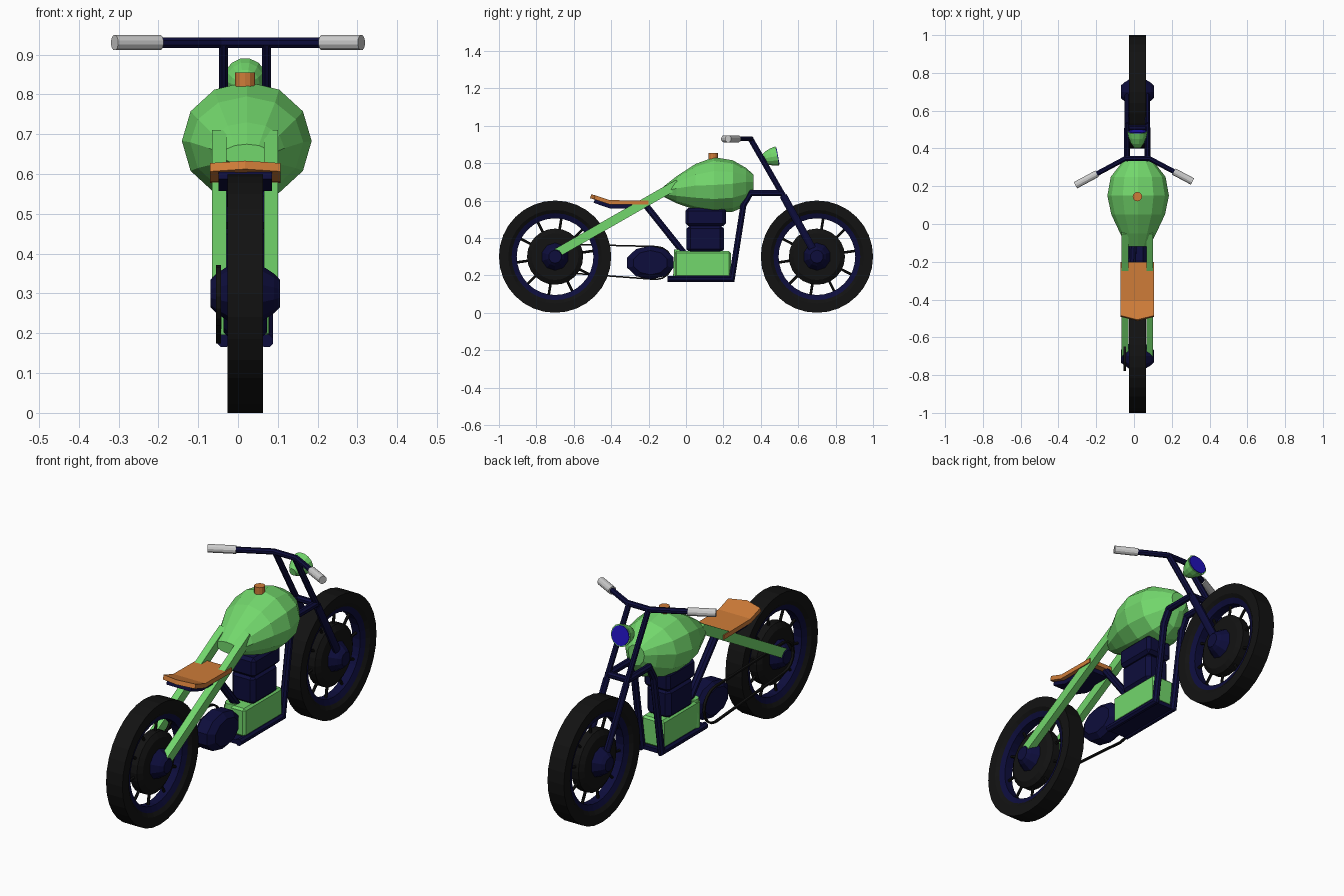
import bpy, bmesh, math
from mathutils import Vector, Matrix

if "Cube" in bpy.data.objects:
    bpy.data.objects.remove(bpy.data.objects["Cube"])

CX = 0.018  # centre plane of the bike


def mat(name, r, g, b):
    m = bpy.data.materials.new(name)
    m.diffuse_color = (r, g, b, 1)
    m.use_nodes = True
    m.node_tree.nodes["Principled BSDF"].inputs["Base Color"].default_value = m.diffuse_color
    return m


GREEN = mat("paint_green", 0.17, 0.68, 0.15)
NAVY = mat("dark_navy", 0.004, 0.004, 0.045)
BLACK = mat("rubber_black", 0.006, 0.006, 0.006)
ORANGE = mat("seat_orange", 0.62, 0.2, 0.04)
GREY = mat("grip_grey", 0.6, 0.6, 0.6)
BLUE = mat("lens_blue", 0.015, 0.006, 0.5)


def finish(bm, name, m):
    bmesh.ops.recalc_face_normals(bm, faces=bm.faces)
    me = bpy.data.meshes.new(name)
    bm.to_mesh(me)
    bm.free()
    me.materials.append(m)
    ob = bpy.data.objects.new(name, me)
    bpy.context.collection.objects.link(ob)
    return ob


def loft(name, rings, m, closed=False):
    """Skin a list of equal-length point rings."""
    bm = bmesh.new()
    vs = [[bm.verts.new(p) for p in r] for r in rings]
    n = len(vs[0])
    for i in range(len(vs) if closed else len(vs) - 1):
        a, b = vs[i], vs[(i + 1) % len(vs)]
        for j in range(n):
            bm.faces.new((a[j], a[(j + 1) % n], b[(j + 1) % n], b[j]))
    if not closed:
        bm.faces.new(vs[0])
        bm.faces.new(vs[-1])
    return finish(bm, name, m)


def lathe(name, prof, centre, m, axis=(1, 0, 0), n=32, closed=False):
    """Revolve (radius, offset) points around an axis."""
    rot = Vector((0, 0, 1)).rotation_difference(Vector(axis)).to_matrix()
    c = Vector(centre)
    rings = [[c + rot @ Vector((r * math.cos(2 * math.pi * k / n),
                                r * math.sin(2 * math.pi * k / n), h))
              for k in range(n)] for r, h in prof]
    return loft(name, rings, m, closed)


def bar(name, pts, m, w, h, side=(1, 0, 0), n=8):
    """Sweep a section (w along side, h across) along a mitred path."""
    pts = [Vector(p) for p in pts]
    s = Vector(side).normalized()
    rings = []
    for i, p in enumerate(pts):
        d = [(b - a).normalized() for a, b in zip(pts[max(0, i - 1):i + 2], pts[max(0, i - 1) + 1:i + 2])]
        t = sum(d, Vector()).normalized()
        b = t.cross(s).normalized() / max(0.4, t.dot(d[0]))
        k = math.sqrt(2) if n == 4 else 1 / math.cos(math.pi / n)
        rings.append([p + k * (s * w / 2 * math.cos(a) + b * h / 2 * math.sin(a))
                      for a in [(j + 0.5) * 2 * math.pi / n for j in range(n)]])
    return loft(name, rings, m)


def box(name, lo, hi, m, bevel=0.0):
    lo, hi = Vector(lo), Vector(hi)
    bm = bmesh.new()
    bmesh.ops.create_cube(bm, size=1, matrix=Matrix.Translation((lo + hi) / 2)
                          @ Matrix.Diagonal((*(hi - lo), 1)))
    if bevel:
        bmesh.ops.bevel(bm, geom=bm.edges[:], offset=bevel, segments=1, affect='EDGES')
    return finish(bm, name, m)


# wheels
for tag, y in (("rear", -0.7), ("front", 0.7)):
    c = Vector((CX, y, 0.302 if tag == "x" else 0.3))
    lathe(tag + "_tyre", [(0.228, -0.03), (0.25, -0.045), (0.3, -0.045), (0.3, 0.045),
                          (0.25, 0.045), (0.228, 0.03)], c, BLACK, closed=True)
    lathe(tag + "_rim", [(0.205, -0.022), (0.235, -0.034), (0.235, 0.034), (0.205, 0.022)],
          c, NAVY, closed=True)
    lathe(tag + "_drum", [(0.125, -0.036), (0.15, -0.02), (0.15, 0.02), (0.125, 0.036)],
          c, BLACK, n=24)
    lathe(tag + "_hub", [(0.035, -0.087), (0.05, -0.072), (0.075, -0.034),
                         (0.075, 0.034), (0.05, 0.072), (0.035, 0.087)], c, NAVY, n=10)
    for k in range(10):
        a = 2 * math.pi * k / 10 + 0.15
        d = Vector((0, math.cos(a), math.sin(a)))
        bar(tag + "_spoke", [c + d * 0.14, c + d * 0.21], BLACK, 0.012, 0.012, n=6)

# fuel tank: y, half width, bottom, widest height, top
tank = [(-0.12, 0.06, 0.62, 0.65, 0.675), (-0.05, 0.095, 0.585, 0.665, 0.73),
        (0.05, 0.142, 0.55, 0.68, 0.795), (0.15, 0.163, 0.533, 0.683, 0.832),
        (0.25, 0.145, 0.54, 0.69, 0.815), (0.32, 0.09, 0.57, 0.70, 0.775),
        (0.36, 0.045, 0.64, 0.70, 0.74)]
rings = []
for y, hw, lo, mid, hi in tank:
    ring = []
    for k in range(12):
        s, co = math.sin(k * math.pi / 6), math.cos(k * math.pi / 6)
        ring.append((CX + 0.004 + hw * co, y, mid + s * (hi - mid if s > 0 else mid - lo)))
    rings.append(ring)
loft("fuel_tank", rings, GREEN)
lathe("tank_cap", [(0.025, 0), (0.025, 0.035)], (CX, 0.145, 0.82), ORANGE, (0, 0, 1), 12)

# seat with a slightly pointed tail, and the pan under it
seat = bar("seat", [(CX, -0.51, 0.623), (CX, -0.41, 0.591), (CX, -0.2, 0.589)],
           ORANGE, 0.177, 0.022, n=4)
bm = bmesh.new()
bm.from_mesh(seat.data)
bmesh.ops.bisect_plane(bm, geom=bm.verts[:] + bm.edges[:] + bm.faces[:],
                       plane_co=(CX, 0, 0), plane_no=(1, 0, 0))
for v in bm.verts:
    if v.co.y < -0.46 and abs(v.co.x - CX) > 0.02:
        v.co += Vector((0, 0.022, -0.006))
bm.to_mesh(seat.data)
bm.free()
bar("seat_pan", [(CX, -0.49, 0.599), (CX, -0.405, 0.57), (CX, -0.23, 0.568)],
    NAVY, 0.135, 0.024, n=4)
bar("seat_strut", [(-0.01, -0.215, 0.575), (0.0, 0.0, 0.305)], NAVY, 0.038, 0.034)

# mirrored frame rails, fork and cradle
for tag, s in (("left", -1), ("right", 1)):
    x = CX + 0.065 * s
    bar(tag + "_rear_arm", [(x, -0.69, 0.32), (x, -0.13, 0.64), (x, -0.04, 0.69)],
        GREEN, 0.036, 0.048, n=4)
    x = CX + 0.054 * s
    bar(tag + "_cradle", [(x, -0.1, 0.181), (x, 0.245, 0.181), (x, 0.307, 0.575),
                          (x, 0.345, 0.64), (x, 0.51, 0.64)], NAVY, 0.032, 0.032)
    bar(tag + "_fork", [(x, 0.7, 0.3), (x, 0.52, 0.625)], NAVY, 0.026, 0.04)
    bar(tag + "_fork_upper", [(x, 0.53, 0.608), (x, 0.345, 0.93)], NAVY, 0.023, 0.03)
bar("fork_bridge", [(CX - 0.055, 0.51, 0.64), (CX + 0.055, 0.51, 0.64)], NAVY, 0.03, 0.03, (0, 0, 1))
bar("cradle_plate", [(CX, -0.1, 0.18), (CX, 0.25, 0.18)], NAVY, 0.11, 0.02, n=4)

# handlebar and grips
L, R = Vector((-0.31, 0.205, 0.93)), Vector((0.31, 0.225, 0.93))
l, r = Vector((-0.045, 0.347, 0.93)), Vector((0.08, 0.347, 0.93))
bar("handlebar", [L.lerp(l, 0.3), l, r, R.lerp(r, 0.3)], NAVY, 0.026, 0.026, (0, 0, 1))
for name, a, b in (("left_grip", L, l), ("right_grip", R, r)):
    bar(name, [a, a.lerp(b, 0.43)], GREY, 0.038, 0.038, (0, 0, 1), 12)

# headlight
ax = Vector((0, 0.98, 0.18)).normalized()
hc = Vector((CX, 0.488, 0.838))
lathe("headlight_shell", [(0.018, -0.085), (0.036, -0.06), (0.048, -0.03), (0.054, 0)],
      hc, GREEN, ax, 14)
lathe("headlight_lens", [(0.048, 0), (0.048, 0.004)], hc, BLUE, ax, 14)

# engine
box("crankcase", (CX - 0.06, -0.06, 0.19), (CX + 0.06, 0.24, 0.33), GREEN, 0.01)
lathe("crankcase_boss", [(0.034, 0), (0.028, 0.15)], (CX - 0.03, -0.035, 0.187), GREEN, (0, 0, 1), 12)
box("engine_barrel", (CX - 0.065, 0.003, 0.32), (CX + 0.065, 0.203, 0.47), NAVY, 0.02)
box("engine_head", (CX - 0.072, -0.003, 0.463), (CX + 0.072, 0.213, 0.56), NAVY, 0.015)
gear = lathe("gearbox", [(0.065, -0.055), (0.09, -0.03), (0.09, 0.03), (0.065, 0.055)],
             (0, 0, 0), NAVY, n=10)
gear.data.transform(Matrix.Translation((CX, -0.19, 0.268)) @ Matrix.Diagonal((1, 1.45, 1, 1)))

# drive chain loop around two sprockets
path = []
for y, z, rad, a0 in ((-0.7, 0.293, 0.075, 90), (-0.16, 0.266, 0.088, 270)):
    for k in range(9):
        a = math.radians(a0 + k * 22.5)
        path.append((y, z, rad, math.cos(a), math.sin(a)))
loft("drive_chain", [[(x, y + (rad + o) * c, z + (rad + o) * s)
                      for x, o in ((-0.055, -0.004), (-0.043, -0.004), (-0.043, 0.004), (-0.055, 0.004))]
                     for y, z, rad, c, s in path], BLACK, closed=True)
